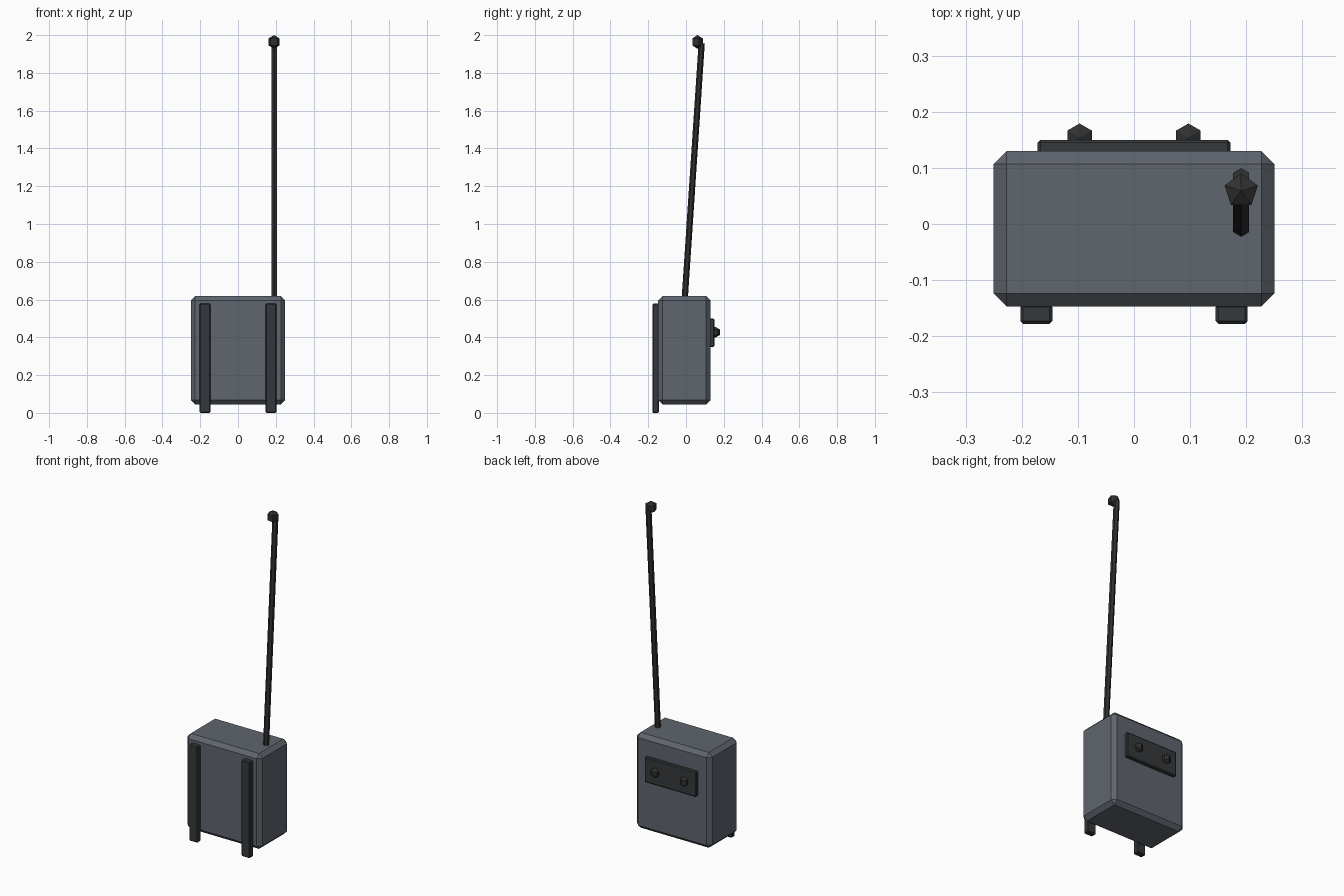
import bpy, bmesh
from math import pi
from mathutils import Vector, Matrix

if "Cube" in bpy.data.objects:
    bpy.data.objects.remove(bpy.data.objects["Cube"])


def material(name, rgb):
    m = bpy.data.materials.new(name)
    m.diffuse_color = (*rgb, 1)
    m.use_nodes = True
    m.node_tree.nodes["Principled BSDF"].inputs["Base Color"].default_value = m.diffuse_color
    return m


CASE = material("case_grey", (0.115, 0.13, 0.155))
DARK = material("dark_webbing", (0.035, 0.04, 0.043))
BLACK = material("black_metal", (0.03, 0.03, 0.03))


def finish(bm, name, mat):
    bmesh.ops.recalc_face_normals(bm, faces=bm.faces)
    mesh = bpy.data.meshes.new(name)
    bm.to_mesh(mesh)
    bm.free()
    mesh.materials.append(mat)
    ob = bpy.data.objects.new(name, mesh)
    bpy.context.collection.objects.link(ob)
    return ob


def box(name, lo, hi, bevel, mat):
    lo, hi = Vector(lo), Vector(hi)
    bm = bmesh.new()
    bmesh.ops.create_cube(bm, size=1, matrix=Matrix.Translation((lo + hi) / 2)
                          @ Matrix.Diagonal((*(hi - lo), 1)))
    ob = finish(bm, name, mat)
    mod = ob.modifiers.new("chamfer", 'BEVEL')
    mod.width, mod.segments = bevel, 1
    return ob


def ball(name, centre, radius, segments, mat):
    # low-poly sphere with one vertex column facing +y
    bm = bmesh.new()
    bmesh.ops.create_uvsphere(bm, u_segments=segments, v_segments=3, radius=radius)
    v = max((v.co for v in bm.verts), key=lambda c: c.xy.length)
    turn = v.xy.angle_signed(Vector((0, 1)))
    bmesh.ops.rotate(bm, verts=bm.verts, matrix=Matrix.Rotation(-turn, 3, 'Z'))
    bmesh.ops.translate(bm, verts=bm.verts, vec=centre)
    return finish(bm, name, mat)


def rod(name, start, end, radius, mat):
    # six-sided rod with edges facing +y and -y
    start, end = Vector(start), Vector(end)
    bm = bmesh.new()
    bmesh.ops.create_cone(bm, cap_ends=True, segments=6, radius1=radius,
                          radius2=radius, depth=(end - start).length)
    v = max(bm.verts, key=lambda v: v.co.y).co
    turn = v.xy.angle_signed(Vector((0, 1)))
    tilt = Vector((0, 0, 1)).rotation_difference(end - start).to_matrix()
    bmesh.ops.rotate(bm, verts=bm.verts, matrix=tilt @ Matrix.Rotation(-turn, 3, 'Z'))
    bmesh.ops.translate(bm, verts=bm.verts, vec=(start + end) / 2)
    return finish(bm, name, mat)


# Main pack body
box("pack_body", (-0.25, -0.147, 0.045), (0.25, 0.13, 0.618), 0.023, CASE)

# Shoulder straps on the front, control panel knobs on the back
for side, s in (("left", -1), ("right", 1)):
    x = s * 0.174
    box(side + "_strap", (x - 0.0285, -0.178, 0), (x + 0.0285, -0.143, 0.578), 0.005, DARK)
    ball(side + "_knob", (s * 0.097, 0.154, 0.427), 0.029, 6, BLACK)
box("control_panel", (-0.172, 0.12, 0.35), (0.172, 0.15, 0.50), 0.005, DARK)

# Leaning antenna with a ball tip
rod("antenna", (0.191, -0.007, 0.60), (0.191, 0.083, 1.957), 0.0165, BLACK)
ball("antenna_tip", (0.191, 0.059, 1.964), 0.036, 5, BLACK)
